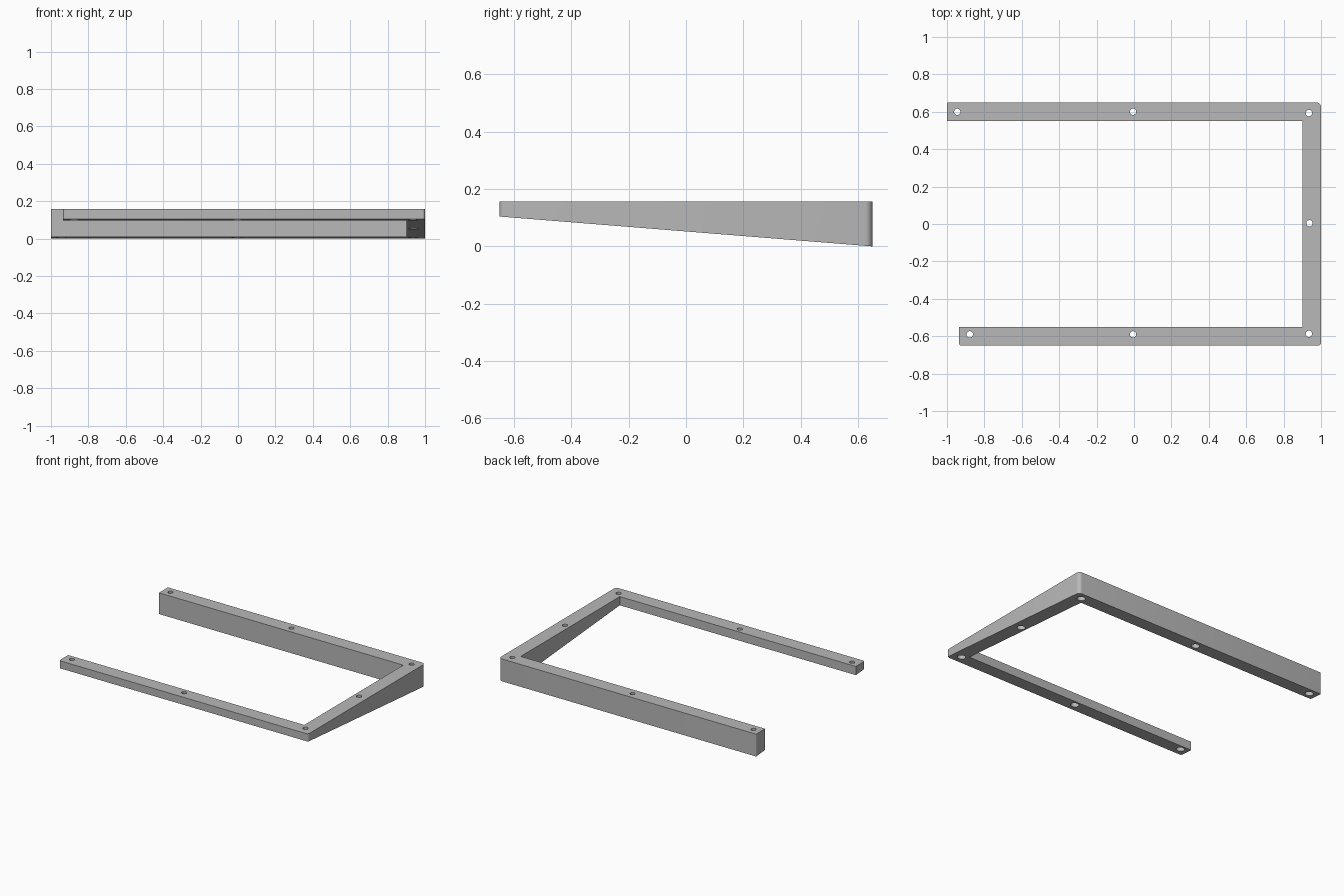
import bpy
import bmesh
from mathutils import Vector

cube = bpy.data.objects.get("Cube")
if cube:
    bpy.data.objects.remove(cube, do_unlink=True)

TOP = 0.157
SLOPE = 0.08
SEAT = 0.137

grey = bpy.data.materials.new("plain grey")
grey.use_nodes = True
colour = (0.48, 0.48, 0.48, 1)
grey.diffuse_color = colour
grey.node_tree.nodes["Principled BSDF"].inputs["Base Color"].default_value = colour


def add_object(name, bm):
    bmesh.ops.recalc_face_normals(bm, faces=bm.faces)
    mesh = bpy.data.meshes.new(name)
    bm.to_mesh(mesh)
    bm.free()
    mesh.materials.append(grey)
    obj = bpy.data.objects.new(name, mesh)
    bpy.context.collection.objects.link(obj)
    return obj


def arc_corner(x, y, sx, sy, r, steps=6):
    """Rounded outer corner: sx, sy point outward from the centre."""
    centre = Vector((x - sx * r, y - sy * r))
    start, end = Vector((sx, 0)), Vector((0, sy))
    if sx * sy < 0:
        start, end = end, start
    return [centre + r * start.slerp(end, i / steps) for i in range(steps + 1)]


# Open three-sided frame with a sloping underside
outline = [Vector((-1, 0.55)), Vector((0.9, 0.55)), Vector((0.9, -0.55)), Vector((-0.935, -0.55))]
outline += arc_corner(-0.935, -0.65, -1, -1, 0.012)
outline += arc_corner(1, -0.65, 1, -1, 0.015)
outline += arc_corner(1, 0.65, 1, 1, 0.025)
outline += arc_corner(-1, 0.65, -1, 1, 0.006)
bm = bmesh.new()
under = bm.faces.new([bm.verts.new((p.x, p.y, SLOPE * (0.65 - p.y))) for p in outline])
top = bmesh.ops.extrude_face_region(bm, geom=[under], use_keep_orig=True)
for v in top["geom"]:
    if isinstance(v, bmesh.types.BMVert):
        v.co.z = TOP
frame = add_object("wedge_frame", bm)


# Screw holes, wider from below
def cutter(name, spots, radius, z0, z1):
    bm = bmesh.new()
    for x, y in spots:
        made = bmesh.ops.create_cone(bm, cap_ends=True, segments=32, radius1=radius,
                                     radius2=radius, depth=z1 - z0)
        bmesh.ops.translate(bm, verts=made["verts"], vec=(x, y, (z0 + z1) / 2))
    obj = add_object(name, bm)
    obj.hide_render = True
    return obj


holes = [(-0.945, 0.6), (-0.005, 0.6), (0.935, 0.593), (0.938, 0.004),
         (0.935, -0.587), (-0.005, -0.59), (-0.878, -0.59)]
bpy.context.view_layer.objects.active = frame
for name, radius, z1 in (("screw_hole_cutter", 0.017, 0.3), ("screw_head_cutter", 0.027, SEAT)):
    tool = cutter(name, holes, radius, -0.1, z1)
    mod = frame.modifiers.new(name, "BOOLEAN")
    mod.operation = "DIFFERENCE"
    mod.solver = "EXACT"
    mod.object = tool
    bpy.ops.object.modifier_apply(modifier=mod.name)
    bpy.data.objects.remove(tool, do_unlink=True)

# Smooth curved walls, sharp edges kept
bpy.ops.object.select_all(action="DESELECT")
frame.select_set(True)
bpy.ops.object.shade_smooth_by_angle(angle=0.5)
